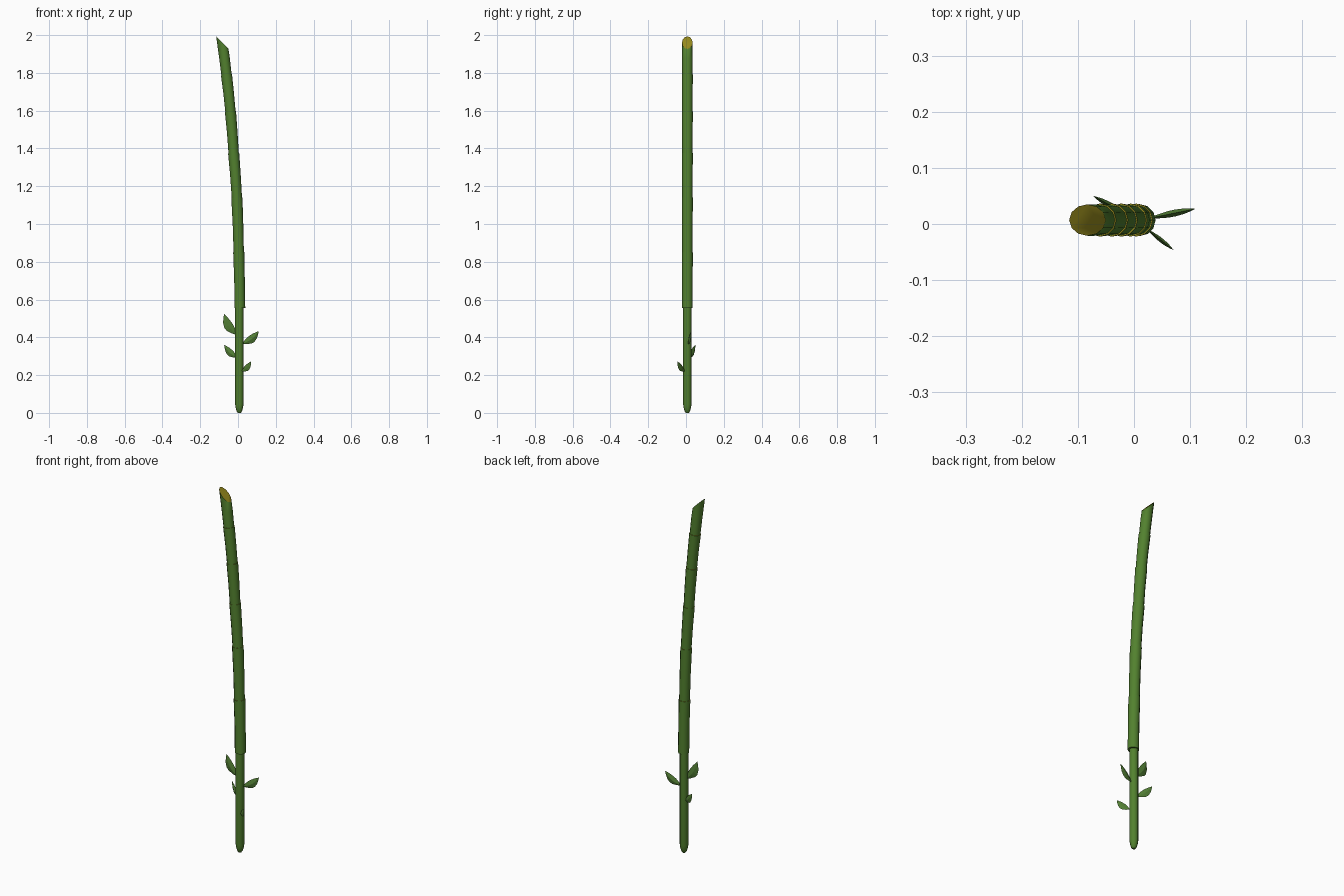
import bpy, bmesh, math
from mathutils import Vector

if "Cube" in bpy.data.objects:
    bpy.data.objects.remove(bpy.data.objects["Cube"])


def material(name, rgb):
    m = bpy.data.materials.new(name)
    m.diffuse_color = (*rgb, 1)
    m.use_nodes = True
    m.node_tree.nodes["Principled BSDF"].inputs["Base Color"].default_value = m.diffuse_color
    return m


GREEN = material("bamboo_green", (0.085, 0.22, 0.028))
LEAF = material("leaf_green", (0.085, 0.21, 0.035))
CUT = material("cut_yellow", (0.30, 0.25, 0.012))
SIDES = 12
CY = 0.007


def finish(bm, name, mats, smooth=True):
    bmesh.ops.recalc_face_normals(bm, faces=bm.faces)
    me = bpy.data.meshes.new(name)
    bm.to_mesh(me)
    bm.free()
    for m in mats:
        me.materials.append(m)
    ob = bpy.data.objects.new(name, me)
    bpy.context.collection.objects.link(ob)
    if smooth:
        bpy.context.view_layer.objects.active = ob
        ob.select_set(True)
        bpy.ops.object.shade_smooth_by_angle(angle=math.radians(40))
        ob.select_set(False)
    return ob


def loft(name, rings, mats, cap_mat=0, smooth=True):
    bm = bmesh.new()
    loops = [[bm.verts.new(p) for p in r] for r in rings]
    n = len(loops[0])
    for a, b in zip(loops, loops[1:]):
        for i in range(n):
            j = (i + 1) % n
            bm.faces.new((a[i], a[j], b[j], b[i]))
    bm.faces.new(loops[0][::-1])
    bm.faces.new(loops[-1]).material_index = cap_mat
    return finish(bm, name, mats, smooth)


def ring(x, z, r, tilt=0.0, slant=0.0):
    """Ring across a stalk leaning by tilt; slant shears it along the stalk."""
    axis = Vector((math.sin(tilt), 0, math.cos(tilt)))
    u = Vector((math.cos(tilt), 0, -math.sin(tilt)))
    pts = []
    for i in range(SIDES):
        a = 2 * math.pi * i / SIDES
        pts.append(Vector((x, CY, z)) + u * r * math.cos(a)
                   + Vector((0, r * math.sin(a), 0)) - axis * slant * math.cos(a))
    return pts


# Grip with rounded bottom
loft("grip", [ring(0.007, z, r) for z, r in
              ((0, 0.008), (0.008, 0.014), (0.025, 0.019), (0.045, 0.022), (0.58, 0.022))], [GREEN])

# Curved blade made of bamboo segments, last one cut at a slant
nodes = [(0.010, 0.555), (0.004, 0.85), (-0.006, 1.14), (-0.023, 1.375),
         (-0.040, 1.595), (-0.061, 1.79), (-0.083, 1.96)]


def lean(i):
    a, b = nodes[max(i - 1, 0)], nodes[min(i + 1, len(nodes) - 1)]
    return math.atan2(b[0] - a[0], b[1] - a[1])


for i in range(len(nodes) - 1):
    (x0, z0), (x1, z1) = nodes[i], nodes[i + 1]
    t0, t1 = lean(i), lean(i + 1)
    last = i == len(nodes) - 2
    xm, zm = (x0 + x1) / 2 + 0.001, (z0 + z1) / 2
    rings = [ring(x0, z0, 0.0285 if i == 0 else 0.0272, t0),
             ring(xm, zm, 0.028, (t0 + t1) / 2),
             ring(x1, z1, 0.028 if last else 0.0295, t1, 0.037 if last else 0)]
    loft(f"blade_segment_{i + 1}", rings, [GREEN, CUT], 1)


# Leaves: curved lens shapes standing upright around the grip
def leaf(name, base, tip, half_width, bow, thick):
    base, tip = Vector(base), Vector(tip)
    d = (tip - base).normalized()
    side = d.cross(Vector((0, 0, 1))).normalized()
    out = d.cross(side).normalized()
    if out.z > 0:
        out = -out
    rings = []
    for t, w in ((0, 0.12), (0.15, 0.55), (0.35, 0.95), (0.5, 1), (0.7, 0.8), (0.88, 0.38), (1, 0.02)):
        c = base.lerp(tip, t) + out * bow * math.sin(math.pi * t)
        rings.append([c + out * half_width * w, c + side * thick * w,
                      c - out * half_width * w, c - side * thick * w])
    loft(name, rings, [LEAF], smooth=False)


leaf("leaf_upper_left", (-0.008, 0.007, 0.415), (-0.073, 0.004, 0.523), 0.024, 0.013, 0.006)
leaf("leaf_upper_right", (0.026, 0.010, 0.368), (0.109, 0.027, 0.432), 0.021, 0.010, 0.006)
leaf("leaf_lower_left", (-0.006, 0.014, 0.295), (-0.073, 0.050, 0.360), 0.019, 0.009, 0.005)
leaf("leaf_lower_right", (0.022, -0.008, 0.222), (0.070, -0.046, 0.272), 0.017, 0.008, 0.004)
